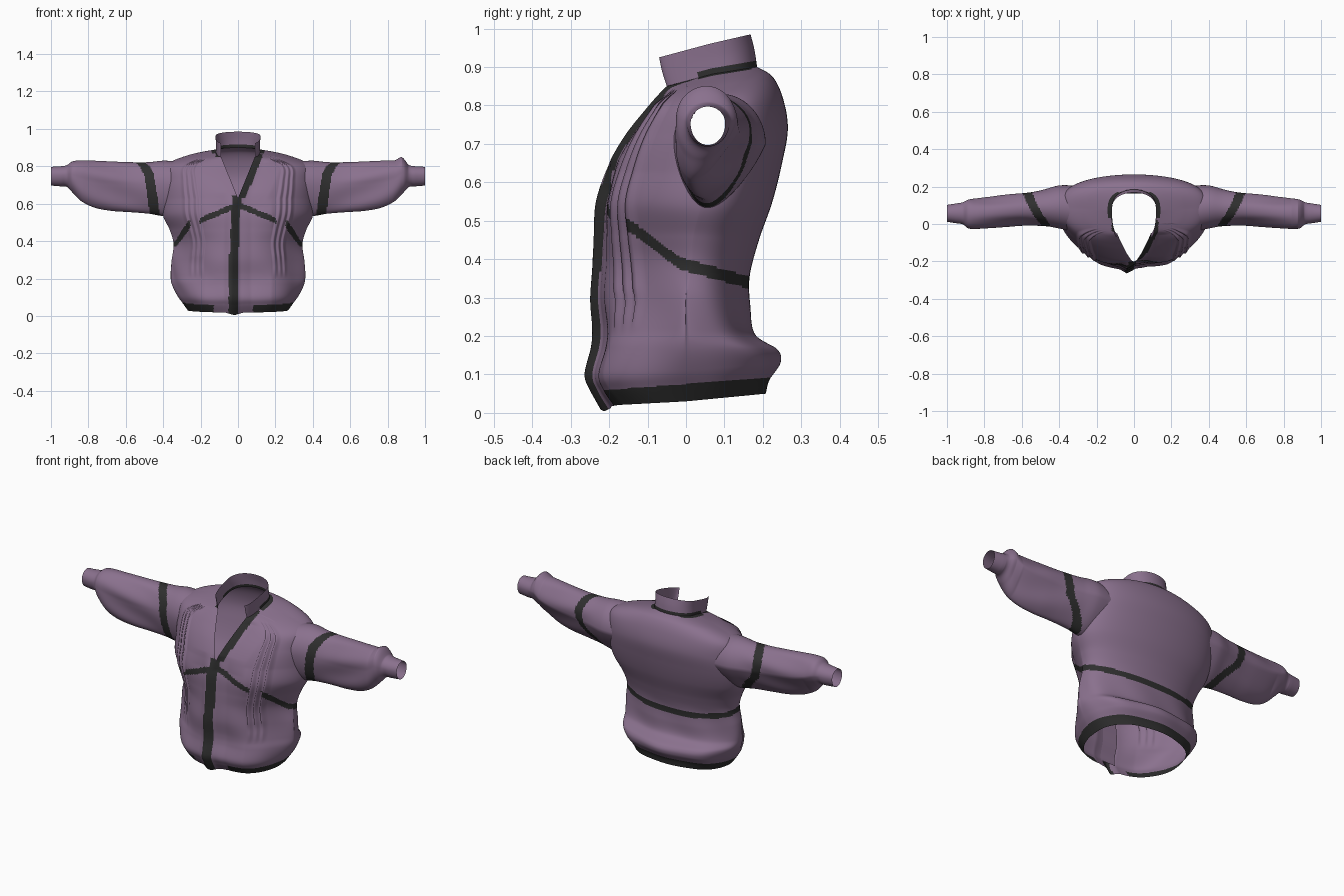
import bpy, bmesh, math
from mathutils import Vector

if "Cube" in bpy.data.objects:
    bpy.data.objects.remove(bpy.data.objects["Cube"])


def material(name, rgb):
    m = bpy.data.materials.new(name)
    m.diffuse_color = (*rgb, 1)
    m.use_nodes = True
    m.node_tree.nodes["Principled BSDF"].inputs["Base Color"].default_value = m.diffuse_color
    return m


PURPLE = material("mauve_fabric", (0.255, 0.165, 0.27))
DARK = material("charcoal_trim", (0.028, 0.028, 0.028))
COLUMNS = 264


def clamp(t):
    return max(0.0, min(1.0, t))


def sample(rows, t):
    """Catmull-Rom interpolation through rows, t in 0..1."""
    n = len(rows) - 1
    i = min(int(t * n), n - 1)
    f = t * n - i
    a, b, c, d = (rows[max(0, min(n, k))] for k in (i - 1, i, i + 1, i + 2))
    return [0.5 * (2 * q + (r - p) * f + (2 * p - 5 * q + 4 * r - s) * f * f
                   + (3 * q - p - 3 * r + s) * f ** 3) for p, q, r, s in zip(a, b, c, d)]


def sheet(name, point, nu, nv, closed, is_dark, drop=None):
    """Grid surface from point(u, v); trim colour and holes by rule."""
    bm = bmesh.new()
    cols = nu if closed else nu + 1
    grid = [[bm.verts.new(point(i / nu, j / nv)) for i in range(cols)] for j in range(nv + 1)]
    for j in range(nv):
        for i in range(nu):
            k = (i + 1) % cols
            f = bm.faces.new((grid[j][i], grid[j][k], grid[j + 1][k], grid[j + 1][i]))
            f.smooth = True
            c = f.calc_center_median()
            f.material_index = int(is_dark(c, (j + 0.5) / nv))
    if drop:
        bmesh.ops.delete(bm, geom=[f for f in bm.faces if drop(f.calc_center_median())],
                         context='FACES')
    bmesh.ops.remove_doubles(bm, verts=bm.verts[:], dist=0.0003)
    bmesh.ops.recalc_face_normals(bm, faces=bm.faces[:])
    me = bpy.data.meshes.new(name)
    bm.to_mesh(me)
    bm.free()
    me.materials.append(PURPLE)
    me.materials.append(DARK)
    ob = bpy.data.objects.new(name, me)
    bpy.context.collection.objects.link(ob)
    return ob


# Body sections: front z, front y, back z, back y, side z, half width, side y, front pointedness
BODY = [
    (.018, -.225, .050, .207, .030, .268, .00, 1.0),
    (.060, -.252, .085, .215, .070, .295, .00, 1.0),
    (.100, -.265, .130, .243, .110, .322, .00, 1.1),
    (.170, -.248, .165, .235, .170, .350, .00, 1.4),
    (.220, -.246, .205, .178, .220, .358, .00, 1.8),
    (.300, -.255, .280, .168, .300, .357, .00, 2.2),
    (.390, -.248, .360, .167, .385, .345, .01, 1.9),
    (.460, -.244, .450, .190, .460, .365, .02, 1.6),
    (.550, -.236, .550, .225, .535, .400, .04, 1.25),
    (.640, -.205, .650, .250, .630, .405, .07, 1.1),
    (.720, -.160, .740, .265, .720, .400, .08, 1.0),
    (.790, -.105, .820, .252, .805, .382, .08, 1.0),
    (.830, -.070, .875, .225, .850, .275, .08, 1.0),
    (.850, -.050, .900, .185, .882, .118, .07, 1.0),
]
COLLAR = [BODY[-1], (.888, -.062, .945, .178, .922, .118, .06, 1.0),
          (.925, -.070, .985, .168, .960, .120, .06, 1.0)]


def neck_gap(z):
    return .09 * clamp((z - .63) / .22)


def section_point(rows, u, v):
    """u runs from the front opening around the back to the front again."""
    zf, yf, zb, yb, zs, w, cy, point = sample(rows, v)
    a = 2 * math.pi * u
    s, c = math.sin(a), math.cos(a)
    gap = neck_gap(zf)
    side = 1 if u < 0.5 else -1
    if c >= 0:
        x = side * (gap + (w - gap) * abs(s))
        y, z = cy + (yf - cy) * c ** point, zs + (zf - zs) * c
    else:
        k = abs(c) ** (.7 + .2 * (point - 1))
        x, y, z = w * s, cy + (yb - cy) * k, zs + (zb - zs) * k
    return Vector((x, y, z))


def body_point(u, v):
    p = section_point(BODY, u, v)
    # three raised pleats on each side of the chest, four columns each
    i = round(min(u, 1 - u) * COLUMNS)
    if 24 <= i < 36:
        fade = clamp((p.z - .2) / .12) * clamp((.845 - p.z) / .04)
        wave = 1 + .3 * math.sin(p.z * 60) * clamp((.36 - p.z) / .1)
        p.y -= .014 * fade * wave * (1 - (i % 4) / 3)
    # front closure rises to a ridge left of centre, lapel edge stands proud
    if p.y < 0:
        d = p.x + .038
        dip = .03 * clamp(d / .048) if d > 0 else .014 * clamp(-d / .04)
        p.y += dip * (1 - clamp((abs(p.x) - .07) / .11)) * clamp((.66 - p.z) / .08)
        if u < .5:
            e = p.x - neck_gap(p.z)
            p.y += (.018 * clamp(e / .04) * (1 - clamp((e - .06) / .1))
                    * clamp((p.z - .58) / .08) * clamp((.86 - p.z) / .04))
        p.z -= .014 * clamp(1 - abs(p.x + .02) / .05) * clamp((.1 - p.z) / .08)
    # soft creases in the blouson waist
    if p.z < .4:
        k = 1 + .014 * math.sin(math.pi * p.z / .4) * math.sin(16 * math.pi * u + p.z * 14)
        p.x *= k
        p.y *= k
    return p


def body_trim(c, v):
    ax = abs(c.x)
    front = c.y < 0
    # hem
    if c.z < .06 + .075 * (c.y + .2) and not (front and -.13 < c.x < .08):
        return True
    # front closure, lapel edge and neckline
    if front and c.z < .64:
        mid = -.026 + .018 * clamp((c.z - .25) / .35)
        if abs(c.x - mid) < .024:
            return True
    if c.y < .02 and c.z >= .63 and 0 < c.x < neck_gap(c.z) + .04:
        return True
    if c.y < .03 and c.z > .85 and -neck_gap(c.z) - .03 < c.x < 0:
        return True
    if v > .983 and .03 < c.y < .17:
        return True
    # chest, side and back seam
    if front and ax < .205:
        line = .595 - .42 * ax
    elif front:
        if ax < .255:
            return False
        line = .388 - .75 * min(0, c.y + .015)
    else:
        line = .385 - .28 * c.y
    return abs(c.z - line) < .016


def armhole(c):
    return abs(c.x) > .3 and ((c.y - .075) / .08) ** 2 + ((c.z - .69) / .12) ** 2 < 1


sheet("jacket_body", body_point, COLUMNS, 190, False, body_trim, armhole)
sheet("collar", lambda u, v: section_point(COLLAR, u, v), 80, 14, False,
      lambda c, v: v < .25 and c.y > .03)


# Purple backing behind the front closure
def facing_point(u, v):
    x = -.065 + .09 * u
    p = body_point(0, .1 + .5 * v)
    return Vector((x, p.y + .012, p.z))


sheet("closure_facing", facing_point, 4, 40, False, lambda c, v: False)

# Sleeve sections: x, front y, back y, bottom z, top z
SLEEVE = [
    (.325, -.040, .206, .535, .826), (.40, -.024, .206, .534, .830),
    (.48, -.010, .186, .547, .822), (.58, -.004, .168, .555, .822),
    (.68, -.012, .155, .562, .826), (.77, -.022, .142, .580, .830),
    (.84, -.028, .135, .615, .832), (.885, -.024, .130, .660, .826),
    (.915, -.002, .116, .690, .806), (.95, .004, .110, .693, .800),
    (1.0, .012, .102, .697, .797),
]


def sleeve_point(side):
    def point(u, v):
        x, y0, y1, z0, z1 = sample(SLEEVE, v)
        if side > 0:  # small puff above the right cuff
            z1 += .022 * clamp(1 - abs(x - .875) / .035)
        a = 2 * math.pi * u
        s, c = math.sin(a), math.cos(a)
        hang = max(0, -s) * clamp((.93 - x) / .1)  # drooping underside
        zc = z0 + (z1 - z0) * .56
        y = (y0 + y1) / 2 + (y1 - y0) / 2 * c * (1 - .3 * hang) - .035 * hang
        z = zc + s * ((z1 - zc) if s > 0 else (zc - z0))
        # fabric folds running toward the cuff
        y += .006 * math.sin(math.pi * clamp((x - .45) / .45)) * math.sin(5 * a + 9 * x) * c
        return Vector((side * x, y, z))
    return point


def sleeve_trim(c, v):
    line = .443 + .16 * (c.z - .55) + .55 * max(0, c.y) * clamp((c.z - .54) / .13)
    return abs(abs(c.x) - line) < .026


for side, label in ((1, "right"), (-1, "left")):
    sheet(label + "_sleeve", sleeve_point(side), 80, 160, True, sleeve_trim)
